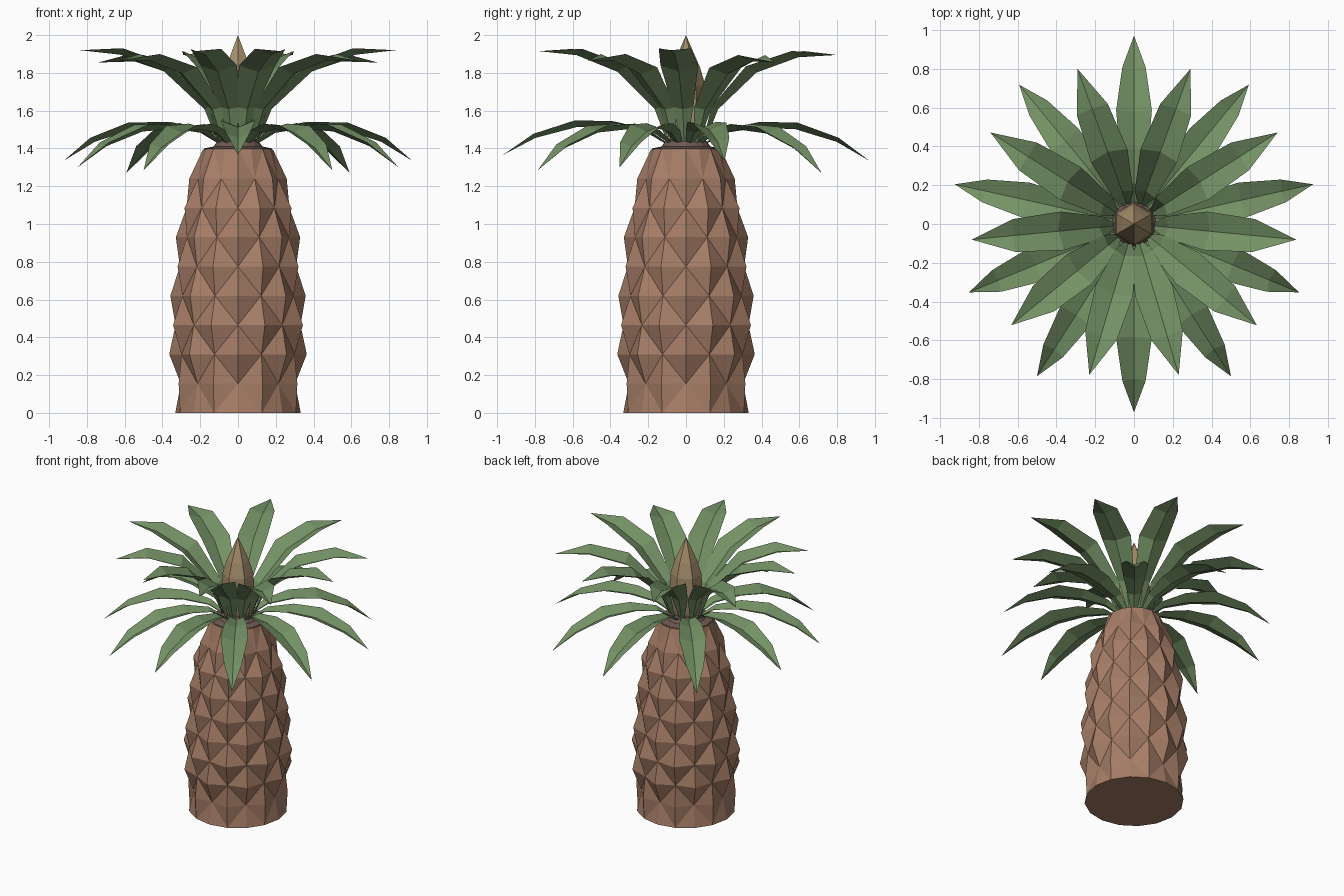
import bpy, bmesh
from math import sin, cos, pi, radians
from mathutils import Vector

cube = bpy.data.objects.get("Cube")
if cube:
    bpy.data.objects.remove(cube)


def material(name, rgb):
    m = bpy.data.materials.new(name)
    m.use_nodes = True
    m.diffuse_color = (*rgb, 1)
    bsdf = m.node_tree.nodes["Principled BSDF"]
    bsdf.inputs["Base Color"].default_value = (*rgb, 1)
    bsdf.inputs["Roughness"].default_value = 0.9
    return m


RIND = material("rind_brown", (0.38, 0.205, 0.134))
LEAF = material("leaf_green", (0.175, 0.285, 0.13))
BUD = material("bud_tan", (0.39, 0.28, 0.155))
COLLAR = material("collar_dark_brown", (0.16, 0.1, 0.085))


def finish(name, bm, mat, closed=True):
    if closed:
        bmesh.ops.recalc_face_normals(bm, faces=bm.faces)
    mesh = bpy.data.meshes.new(name)
    bm.to_mesh(mesh)
    bm.free()
    mesh.materials.append(mat)
    ob = bpy.data.objects.new(name, mesh)
    bpy.context.collection.objects.link(ob)
    return ob


def around(r, angle, z):
    """Point at an angle measured from the front."""
    return Vector((r * sin(angle), -r * cos(angle), z))


# Body: rings of alternating peaks and valleys form diamond studs
COLS, STEP = 16, 0.155
VALLEY = 0.89
peaks = [0.332, 0.34, 0.364, 0.372, 0.358, 0.346, 0.329, 0.306, 0.258, 0.185]
bm = bmesh.new()
rings = []
for k, r in enumerate(peaks):
    flat = k in (0, len(peaks) - 1)
    rings.append([bm.verts.new(around(
        r if flat or (k + j) % 2 == 0 else r * VALLEY,
        2 * pi * j / COLS, k * STEP)) for j in range(COLS)])
for k in range(len(rings) - 1):
    for j in range(COLS):
        n = (j + 1) % COLS
        a, b = rings[k][j], rings[k][n]
        c, d = rings[k + 1][n], rings[k + 1][j]
        # fold every cell along its valley diagonal
        if (k + j) % 2 == 0:
            bm.faces.new((a, b, d))
            bm.faces.new((b, c, d))
        else:
            bm.faces.new((a, b, c))
            bm.faces.new((a, c, d))
bm.faces.new(rings[0])
bm.faces.new(rings[-1])
finish("fruit_body", bm, RIND)


def lathe(name, profile, sides, mat):
    """Faceted solid of revolution with closed ends."""
    bm = bmesh.new()
    loops = [[bm.verts.new(around(r, 2 * pi * j / sides, z)) for j in range(sides)]
             for r, z in profile]
    for lo, hi in zip(loops, loops[1:]):
        for j in range(sides):
            n = (j + 1) % sides
            bm.faces.new((lo[j], lo[n], hi[n], hi[j]))
    bm.faces.new(loops[0])
    bm.faces.new(loops[-1])
    bmesh.ops.remove_doubles(bm, verts=bm.verts, dist=0.002)
    return finish(name, bm, mat)


# Collar under the crown and the pointed bud in its middle
lathe("crown_collar", [(0.183, 1.39), (0.18, 1.4), (0.13, 1.41), (0.1, 1.45)], COLS, COLLAR)
lathe("crown_bud", [(0.085, 1.4), (0.112, 1.58), (0.104, 1.73), (0.074, 1.83), (0.0005, 2.0)],
      6, BUD)


# Leaves: channelled blades, each row is radius, rim height, half width
UPPER = [(0.1, 1.43, 0.015), (0.16, 1.62, 0.055), (0.37, 1.84, 0.1),
         (0.62, 1.93, 0.085), (0.84, 1.92, 0)]
LOWER = [(0.1, 1.43, 0.02), (0.2, 1.5, 0.045), (0.38, 1.54, 0.075),
         (0.58, 1.54, 0.092), (0.8, 1.46, 0.06), (0.96, 1.34, 0)]


def leaf(name, rows, angle, length, tip):
    bm = bmesh.new()
    scale = length / rows[-1][0]
    sag = tip - rows[-1][1]
    rows = [(r * scale, z + sag * (r * scale / length) ** 2, w) for r, z, w in rows]
    side = around(1, angle + pi / 2, 0)
    prev = None
    for i, (r, z, w) in enumerate(rows):
        # fold the midrib below the rim, square to the blade
        r0, z0, _ = rows[max(i - 1, 0)]
        r1, z1, _ = rows[min(i + 1, len(rows) - 1)]
        down = around(z1 - z0, angle, r0 - r1).normalized() * w * 0.4
        mid = around(r, angle, z)
        if w:
            row = [bm.verts.new(p) for p in (mid - side * w, mid + down, mid + side * w)]
        else:
            row = [bm.verts.new(mid)] * 3
        if prev:
            for s in (0, 1):
                corners = [prev[s], prev[s + 1], row[s + 1], row[s]]
                bm.faces.new(list(dict.fromkeys(corners)))
        prev = row
    finish(name, bm, LEAF, closed=False)


def tier(name, rows, layout):
    """Mirror each leaf (angle from the back, length, tip height) across the centre."""
    for i, (deg, length, tip) in enumerate(layout):
        for label, sign in (("left", 1), ("right", -1)):
            if deg in (0, 180) and sign < 0:
                continue
            leaf(f"{name}_leaf_{i + 1}_{label}", rows, sign * radians(180 - deg), length, tip)


tier("upper", UPPER, [(20, 0.85, 1.895), (57.5, 0.877, 1.855), (95.5, 0.84, 1.92),
                      (129.5, 0.82, 1.865), (163.5, 0.81, 1.915)])
tier("lower", LOWER, [(0, 0.97, 1.335), (39.5, 0.93, 1.27), (77.5, 0.945, 1.335),
                      (112.5, 0.92, 1.3), (147.5, 0.93, 1.285), (180, 0.97, 1.365)])
